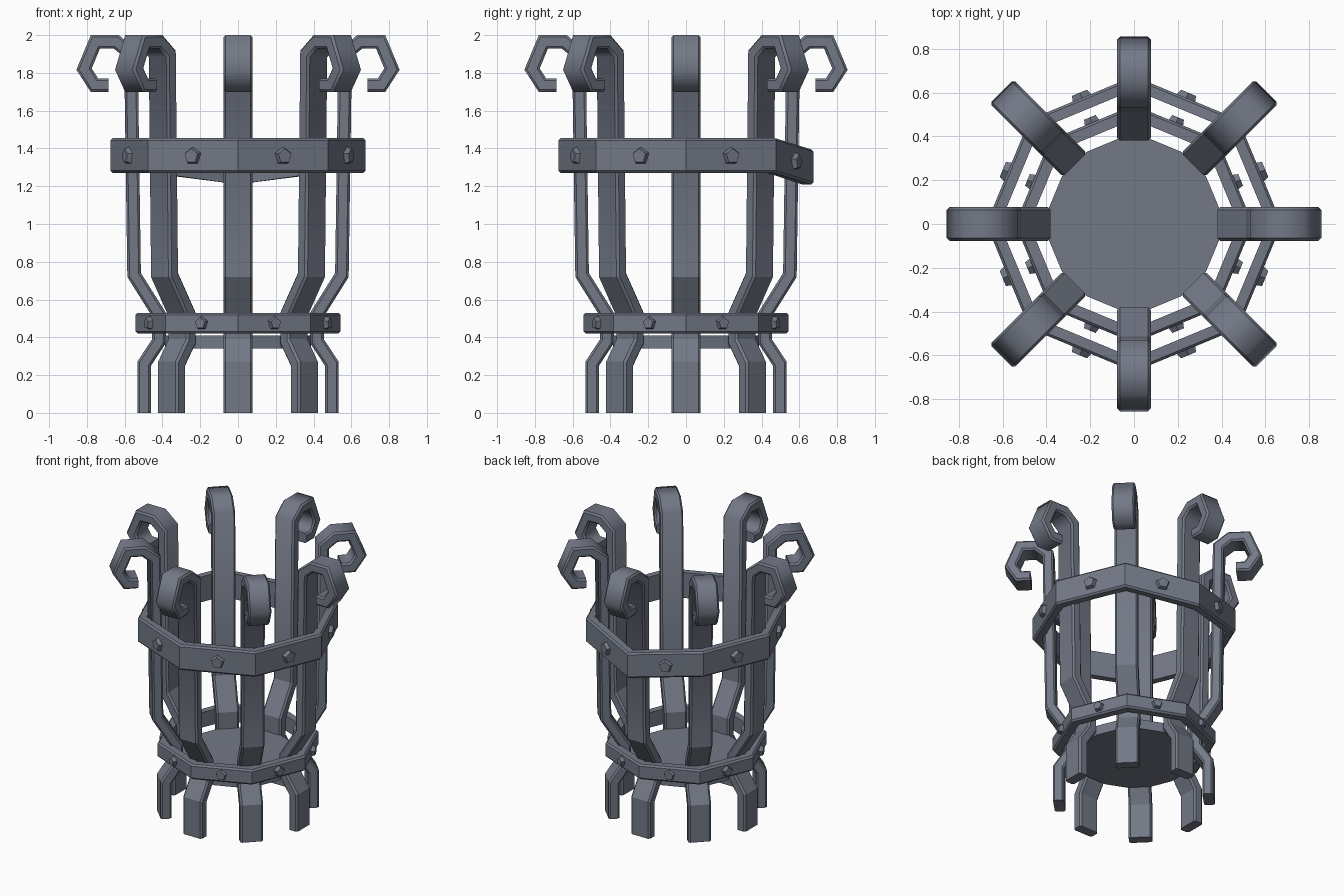
import bpy, bmesh, math
from mathutils import Vector, Matrix

if "Cube" in bpy.data.objects:
    bpy.data.objects.remove(bpy.data.objects["Cube"])

iron = bpy.data.materials.new("dark iron")
iron.diffuse_color = (0.17, 0.19, 0.24, 1)
iron.use_nodes = True
iron.node_tree.nodes["Principled BSDF"].inputs["Base Color"].default_value = iron.diffuse_color


def finish(bm, name):
    bmesh.ops.recalc_face_normals(bm, faces=bm.faces)
    me = bpy.data.meshes.new(name)
    bm.to_mesh(me)
    bm.free()
    me.materials.append(iron)
    ob = bpy.data.objects.new(name, me)
    bpy.context.collection.objects.link(ob)
    return ob


# Centre line of one bar as (radius, height): foot, waist, upright, scroll
PATH = [Vector(p) for p in [
    (.497, 0), (.497, .26), (.418, .38), (.418, .52), (.55, .73), (.567, 1.90),
    (.645, 1.965), (.755, 1.965), (.815, 1.82), (.76, 1.735), (.685, 1.735)]]
T, W, C = .036, .077, .012      # half thickness, half width, chamfer
SECTION = [(T, W - C), (T - C, W), (C - T, W), (-T, W - C),
           (-T, C - W), (C - T, -W), (T - C, -W), (T, C - W)]


def bar(name, angle):
    bm = bmesh.new()
    rows = []
    for i, p in enumerate(PATH):
        a = (p - PATH[i - 1]).normalized() if i else Vector((0, 1))
        b = (PATH[i + 1] - p).normalized() if i < len(PATH) - 1 else a
        n1, n2 = Vector((a.y, -a.x)), Vector((b.y, -b.x))
        m = (n1 + n2) / (1 + n1.dot(n2))          # mitred offset direction
        rows.append([bm.verts.new((p.x + m.x * s, w, p.y + m.y * s)) for s, w in SECTION])
    n = len(SECTION)
    for r0, r1 in zip(rows, rows[1:]):
        for k in range(n):
            bm.faces.new((r0[k], r0[(k + 1) % n], r1[(k + 1) % n], r1[k]))
    bm.faces.new(rows[0])
    bm.faces.new(rows[-1])
    for f in bm.faces:
        f.smooth = True
    # only the bends of the scroll are smooth
    for e in bm.edges:
        e.smooth = False
    for row in rows[5:-1]:
        for k in range(n):
            bm.edges.get((row[k], row[(k + 1) % n])).smooth = True
    bm.transform(Matrix.Rotation(angle, 4, 'Z'))
    finish(bm, name)


def sag(y, amount):
    return -amount * max(0, (y - .47) / .2)


# Octagonal band with chamfered outer edges; its back corner may droop
def band(name, r, z0, z1, thick, droop):
    bm = bmesh.new()
    c = .012
    prof = [(r - thick, z0), (r - c, z0), (r, z0 + c), (r, z1 - c), (r - c, z1), (r - thick, z1)]
    rows = []
    for i in range(8):
        a = i * math.pi / 4
        dz = -droop if i == 2 else 0
        rows.append([bm.verts.new((q * math.cos(a), q * math.sin(a), z + dz)) for q, z in prof])
    n = len(prof)
    for i in range(8):
        r0, r1 = rows[i], rows[(i + 1) % 8]
        for k in range(n):
            bm.faces.new((r0[k], r0[(k + 1) % n], r1[(k + 1) % n], r1[k]))
    finish(bm, name)


# Five-sided rivets in the middle of each band side
def rivets(name, r, z, size, droop):
    bm = bmesh.new()
    apothem = r * math.cos(math.pi / 8)
    for i in range(8):
        a = (i + .5) * math.pi / 4
        dz = -droop / 2 if i in (1, 2) else 0
        m = (Matrix.Translation((0, 0, z + dz)) @ Matrix.Rotation(a, 4, 'Z')
             @ Matrix.Translation((apothem + .008, 0, 0)) @ Matrix.Rotation(math.pi / 2, 4, 'Y')
             @ Matrix.Rotation(math.pi / 2, 4, 'Z') @ Matrix.Rotation(math.pi / 2, 4, 'Z'))
        made = bmesh.ops.create_cone(bm, cap_ends=True, segments=5, radius1=size,
                                     radius2=size * .75, depth=.035)
        # turn so one corner points straight up
        top = max(made['verts'], key=lambda v: v.co.y)
        spin = math.pi - math.atan2(top.co.y, top.co.x)
        bmesh.ops.transform(bm, verts=made['verts'],
                            matrix=m @ Matrix.Rotation(spin + math.pi, 4, 'Z')
                            @ Matrix.Identity(4))
    finish(bm, name)


for i in range(8):
    bar("basket_bar_%d" % (i + 1), i * math.pi / 4)

band("upper_band", .675, 1.27, 1.455, .062, .06)
band("lower_band", .543, .42, .53, .065, 0)
rivets("upper_rivets", .675, 1.36, .052, .06)
rivets("lower_rivets", .543, .475, .04, 0)

# Floor plate
bm = bmesh.new()
bmesh.ops.create_cone(bm, cap_ends=True, segments=16, radius1=.395, radius2=.395, depth=.07,
                      matrix=Matrix.Translation((0, 0, .375)) @ Matrix.Rotation(math.pi / 16, 4, 'Z'))
finish(bm, "floor_plate")
